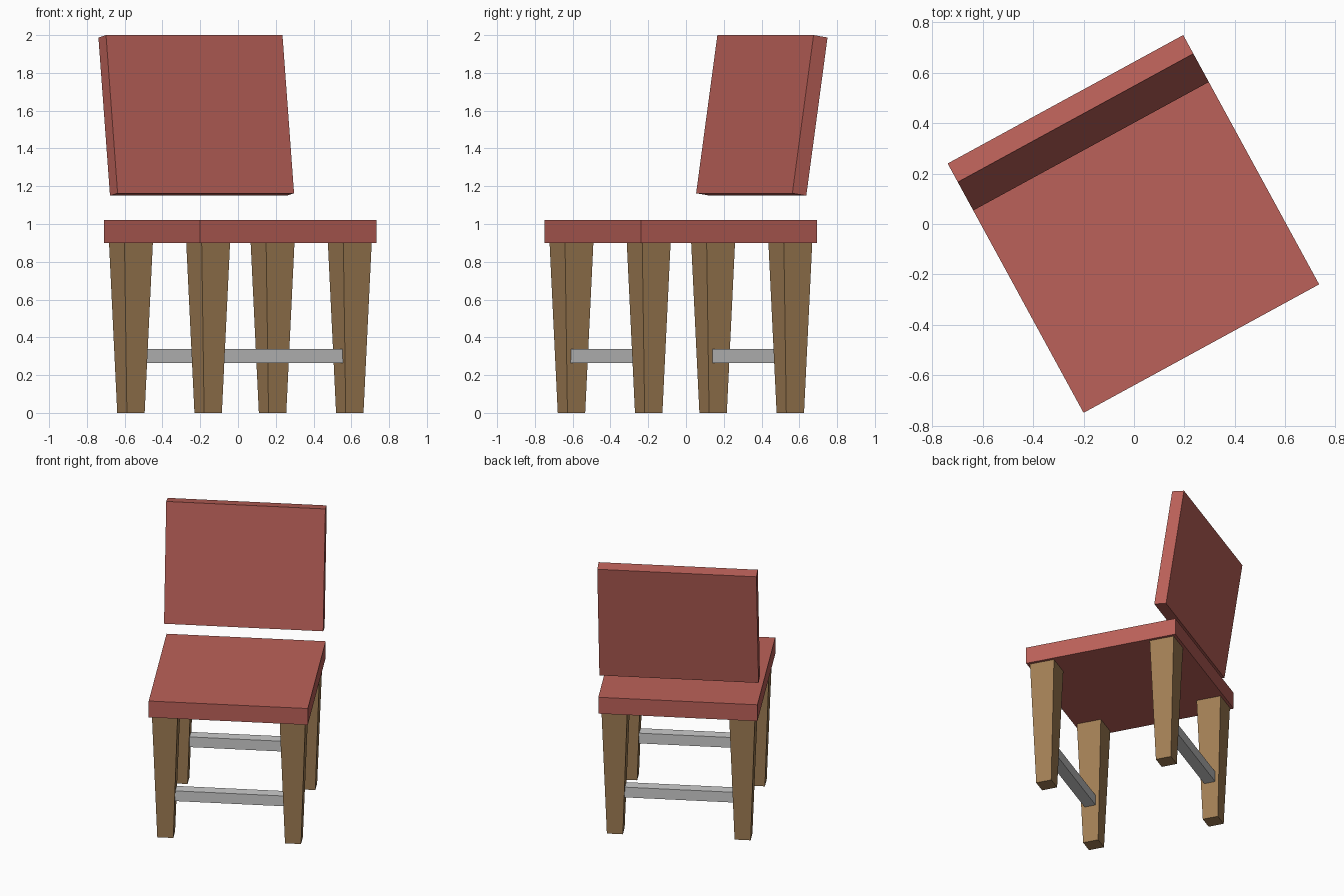
import bpy
import bmesh
from math import atan, radians
from mathutils import Matrix, Vector

if "Cube" in bpy.data.objects:
    bpy.data.objects.remove(bpy.data.objects["Cube"])

# Whole chair is turned about z
PLACE = Matrix.Translation((0.0125, -0.027, 0)) @ Matrix.Rotation(radians(28.6), 4, 'Z')
HALF, LEG = 0.532, 0.427


def material(name, color):
    m = bpy.data.materials.new(name)
    m.diffuse_color = (*color, 1)
    m.use_nodes = True
    m.node_tree.nodes["Principled BSDF"].inputs["Base Color"].default_value = m.diffuse_color
    return m


red = material("red_padding", (0.50, 0.12, 0.10))
wood = material("brown_wood", (0.36, 0.21, 0.09))


def box(name, size, center, mat=None, tilt=0.0, foot=1.0):
    """Box with an optional backward tilt and an optional narrower foot."""
    bm = bmesh.new()
    bmesh.ops.create_cube(bm, size=1)
    for v in bm.verts:
        k = foot if v.co.z < 0 else 1.0
        v.co = Vector((v.co.x * size[0] * k, v.co.y * size[1] * k, v.co.z * size[2]))
    mesh = bpy.data.meshes.new(name)
    bm.to_mesh(mesh)
    bm.free()
    if mat:
        mesh.materials.append(mat)
    ob = bpy.data.objects.new(name, mesh)
    bpy.context.collection.objects.link(ob)
    ob.matrix_world = PLACE @ Matrix.Translation(center) @ Matrix.Rotation(tilt, 4, 'X')
    return ob


# Seat
box("seat", (2 * HALF, 2 * HALF, 0.12), (0, 0, 0.96), red)

# Floating backrest, leaning back
box("backrest", (2 * HALF, 0.085, 0.847), (0, 0.488, 1.575), red, tilt=-atan(0.128 / 0.837))

# Tapered legs and the rails joining each left-right pair
for row, y in (("front", -LEG), ("back", LEG)):
    for side, x in (("left", -LEG), ("right", LEG)):
        box(f"{row}_{side}_leg", (0.171, 0.171, 0.9), (x, y, 0.45), wood, foot=0.626)
    box(f"{row}_rail", (2 * LEG - 0.1, 0.078, 0.075), (0, y, 0.302))
